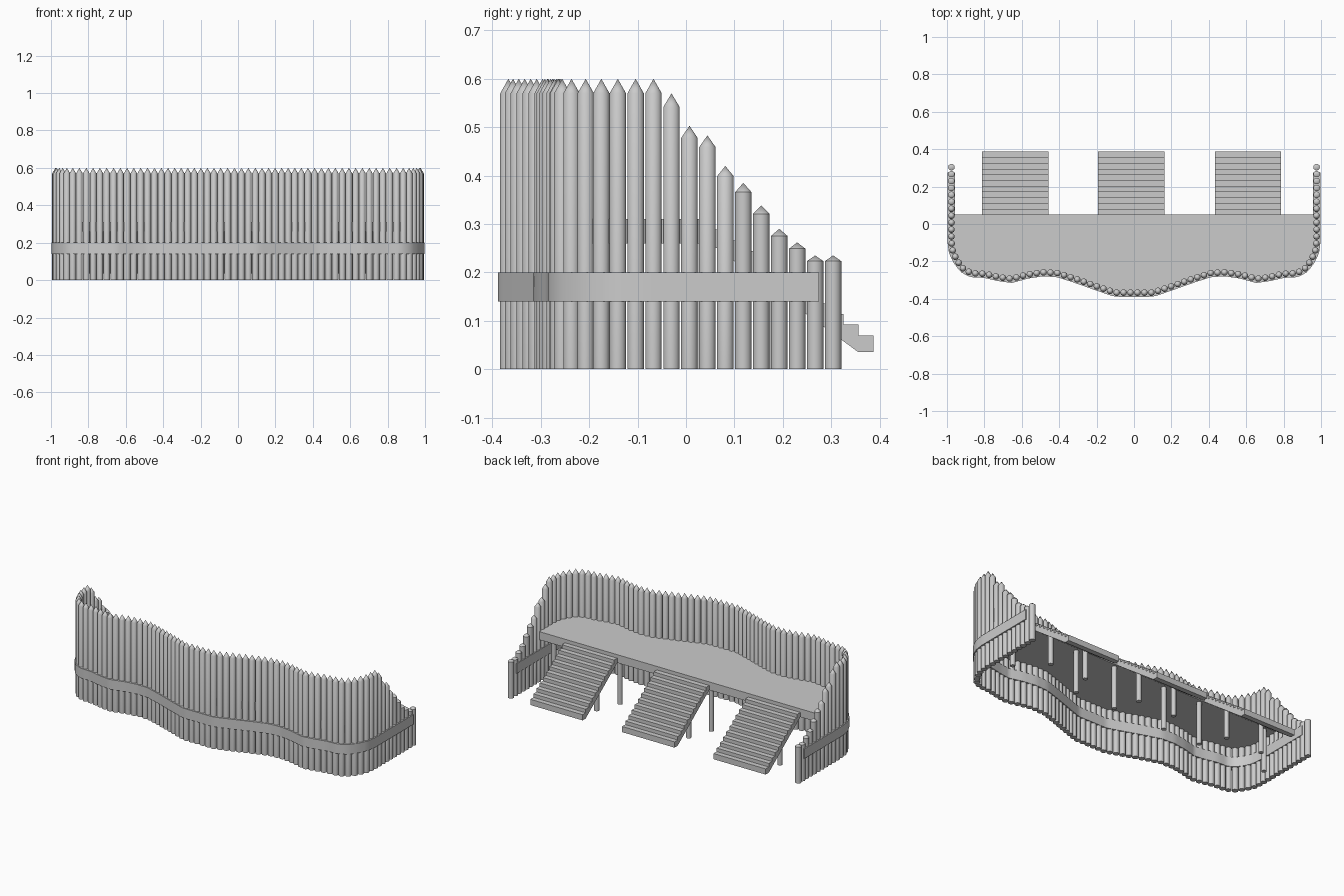
import bpy, bmesh, math
from mathutils import Vector

if "Cube" in bpy.data.objects:
    bpy.data.objects.remove(bpy.data.objects["Cube"])

# Right half of the wall line, from the rear end of the wing to the front centre
KEYS = [(.976, .304), (.976, .1), (.976, -.09), (.968, -.15), (.943, -.2), (.912, -.24),
        (.87, -.263), (.8, -.266), (.72, -.284), (.655, -.293), (.57, -.27), (.49, -.258),
        (.41, -.262), (.33, -.287), (.25, -.315), (.18, -.34), (.1, -.367), (0, -.367)]
# Heights of the stepped posts at the rear of each wing
WING = [.235, .235, .262, .29, .338, .385, .42, .483, .503, .57]
DECK_TOP, DECK_LOW, BACK = .31, .26, .05


def make(name, bm, smooth=False):
    bmesh.ops.recalc_face_normals(bm, faces=bm.faces)
    me = bpy.data.meshes.new(name)
    bm.to_mesh(me)
    bm.free()
    ob = bpy.data.objects.new(name, me)
    bpy.context.collection.objects.link(ob)
    if smooth:
        bpy.ops.object.select_all(action='DESELECT')
        ob.select_set(True)
        bpy.context.view_layer.objects.active = ob
        bpy.ops.object.shade_smooth_by_angle(angle=math.radians(40))
    return ob


def resample(pts, n):
    seg = [(b - a).length for a, b in zip(pts, pts[1:])]
    total, out = sum(seg), []
    for i in range(n):
        d, k = total * i / (n - 1), 0
        while k < len(seg) - 1 and d > seg[k]:
            d -= seg[k]
            k += 1
        out.append(pts[k].lerp(pts[k + 1], min(d / seg[k], 1)))
    return out


def post(bm, x, y, h, r, sides=10, tip=0.0):
    levels = [(0, r), (h * (1 - tip), r)]
    rings = [[bm.verts.new((x + q * math.cos(2 * math.pi * i / sides),
                            y + q * math.sin(2 * math.pi * i / sides), z))
              for i in range(sides)] for z, q in levels]
    for i in range(sides):
        j = (i + 1) % sides
        bm.faces.new((rings[0][i], rings[0][j], rings[1][j], rings[1][i]))
    bm.faces.new(rings[0][::-1])
    if tip:
        top = bm.verts.new((x, y, h))
        for i in range(sides):
            bm.faces.new((rings[1][i], rings[1][(i + 1) % sides], top))
    else:
        bm.faces.new(rings[1])


def extrude(bm, pts, vec):
    f = bm.faces.new([bm.verts.new(p) for p in pts])
    r = bmesh.ops.extrude_face_region(bm, geom=[f])
    bmesh.ops.translate(bm, vec=vec, verts=[v for v in r['geom'] if isinstance(v, bmesh.types.BMVert)])


half = [Vector(k) for k in KEYS]
full = half + [Vector((-p.x, p.y)) for p in half[-2::-1]]

# Palisade of sharpened posts, lower toward the rear of the wings
length = sum((b - a).length for a, b in zip(full, full[1:]))
centres = resample(full, round(length / .0373) + 1)
bm = bmesh.new()
for i, p in enumerate(centres):
    k = min(i, len(centres) - 1 - i)
    post(bm, p.x, p.y, WING[k] if k < len(WING) else .6, .0178, tip=.05)
make("palisade_posts", bm, True)

# Band tying the posts together
line = [p for p in resample(full, 161) if p.y < .275]
line[0].y = line[-1].y = .275
bm = bmesh.new()
sections = []
for i, p in enumerate(line):
    t = (line[min(i + 1, len(line) - 1)] - line[max(i - 1, 0)]).normalized()
    n = Vector((-t.y, t.x))
    if i in (0, len(line) - 1):
        n = Vector((1 if p.x > 0 else -1, 0))
    if n.dot(Vector((p.x, p.y - .3))) < 0:
        n = -n
    a, b = p + n * .022, p - n * .019
    sections.append([bm.verts.new((q.x, q.y, z)) for q, z in ((a, .14), (a, .2), (b, .2), (b, .14))])
for s, t in zip(sections, sections[1:]):
    for i in range(4):
        j = (i + 1) % 4
        bm.faces.new((s[i], s[j], t[j], t[i]))
bm.faces.new(sections[0])
bm.faces.new(sections[-1])
make("palisade_band", bm, True)

# Walkway deck filling the space inside the wall
edge = [p for p in full if p.y < BACK]
outline = [Vector((.976, BACK))] + edge + [Vector((-.976, BACK))]
bm = bmesh.new()
extrude(bm, [(p.x, p.y, DECK_LOW) for p in outline], (0, 0, DECK_TOP - DECK_LOW))
make("walkway_deck", bm)

# Three stairs with a sloping underside, each on two legs
STEPS, END = 11, .387
run, rise = (END - BACK) / STEPS, (DECK_TOP - .07) / STEPS
legs = bmesh.new()
for name, x0, x1 in (("left", -.812, -.458), ("middle", -.193, .163), ("right", .432, .787)):
    prof = [(END - run, .035), (END, .035)]
    for i in range(STEPS):
        z = .07 + rise * i
        prof += [(END - run * i, z), (END - run * (i + 1), z)]
    prof = prof[:2] + prof[2:] + [(BACK, DECK_LOW)]
    bm = bmesh.new()
    extrude(bm, [(x0, y, z) for y, z in prof], (x1 - x0, 0, 0))
    make(name + "_stair", bm)
    for x in (x0 + .055, x1 - .055):
        post(legs, x, .17, .19, .0145)
make("stair_legs", legs, True)

# Legs under the rear edge of the deck
bm = bmesh.new()
for x in (-.9, -.44, -.19, .16, .43, .88):
    post(bm, x, .025, DECK_LOW + .01, .0145)
make("deck_legs", bm, True)
